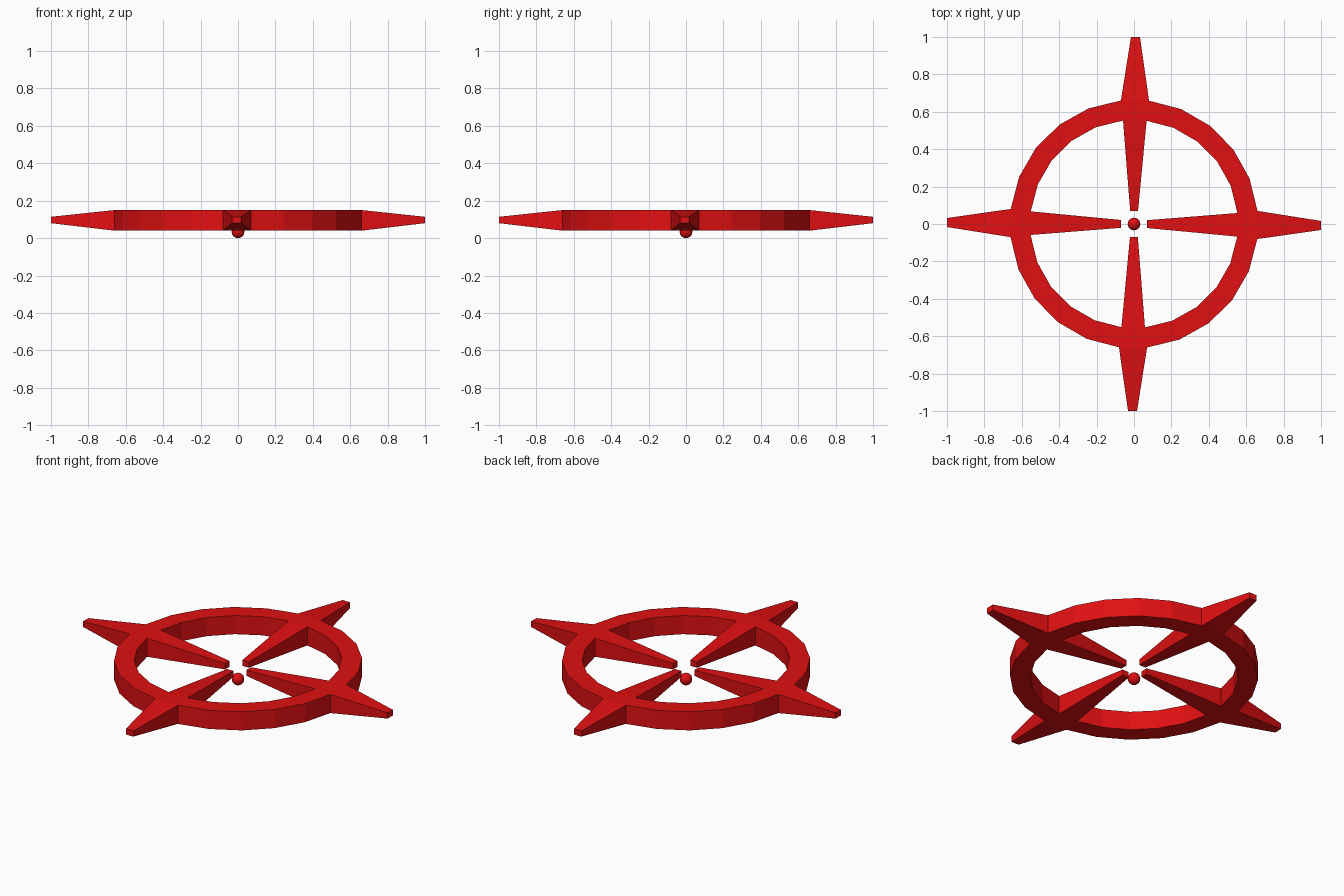
import bpy
import bmesh
from math import sin, cos, radians, pi

cube = bpy.data.objects.get("Cube")
if cube:
    bpy.data.objects.remove(cube, do_unlink=True)

# Single red material
red = bpy.data.materials.new("bright red")
red.use_nodes = True
colour = (0.75, 0.005, 0.006, 1)
red.diffuse_color = colour
red.node_tree.nodes["Principled BSDF"].inputs["Base Color"].default_value = colour

INNER, OUTER = 0.556, 0.664        # ring radii
LOW, HIGH = 0.04, 0.15             # ring heights
TIP_LOW, TIP_HIGH = 0.08, 0.114    # heights of the spike ends
TWIST = radians(-0.45)             # slight turn of the whole sight
HALF = radians(6.5)                # half the angle a spike takes on the ring
ARC_STEPS = 5                      # ring facets between spikes

# Each spike bounds one wide facet, followed by five equal arc facets
angles = []
for quarter in range(4):
    start = quarter * pi / 2 + TWIST + HALF
    step = (pi / 2 - 2 * HALF) / ARC_STEPS
    angles += [start + i * step for i in range(ARC_STEPS + 1)]

bm = bmesh.new()


def polar(radius, angle, z):
    return bm.verts.new((radius * cos(angle), radius * sin(angle), z))


def spike(base, radius, half_width, angle):
    """Taper from a ring facet (low, low, high, high) to a small end face."""
    tip = []
    for side, z in ((-1, TIP_LOW), (1, TIP_LOW), (1, TIP_HIGH), (-1, TIP_HIGH)):
        w = side * half_width
        tip.append(bm.verts.new((radius * cos(angle) - w * sin(angle),
                                 radius * sin(angle) + w * cos(angle), z)))
    for i in range(4):
        j = (i + 1) % 4
        bm.faces.new((base[i], base[j], tip[j], tip[i]))
    bm.faces.new(tip)


# Ring cross-sections, joined facet by facet
sections = [[polar(r, a, z) for r, z in
             ((INNER, LOW), (OUTER, LOW), (OUTER, HIGH), (INNER, HIGH))]
            for a in angles]
for i, a in enumerate(sections):
    b = sections[(i + 1) % len(sections)]
    outer = (a[1], b[1], b[2], a[2])
    inner = (a[0], b[0], b[3], a[3])
    bm.faces.new((a[0], a[1], b[1], b[0]))
    bm.faces.new((a[2], a[3], b[3], b[2]))
    if i % (ARC_STEPS + 1) == ARC_STEPS:
        middle = angles[i] + HALF
        spike(outer, 1.0, 0.024, middle)
        spike(inner, 0.07, 0.021, middle)
    else:
        bm.faces.new(outer)
        bm.faces.new(inner)

bmesh.ops.recalc_face_normals(bm, faces=bm.faces)
mesh = bpy.data.meshes.new("spiked_ring")
bm.to_mesh(mesh)
bm.free()
mesh.materials.append(red)
ring = bpy.data.objects.new("spiked_ring", mesh)
bpy.context.collection.objects.link(ring)

# Small ball at the centre
bpy.ops.mesh.primitive_uv_sphere_add(segments=16, ring_count=10, radius=0.034,
                                     location=(0, 0, 0.034))
ball = bpy.context.object
ball.name = "centre_ball"
ball.data.materials.append(red)
bpy.ops.object.shade_smooth()
